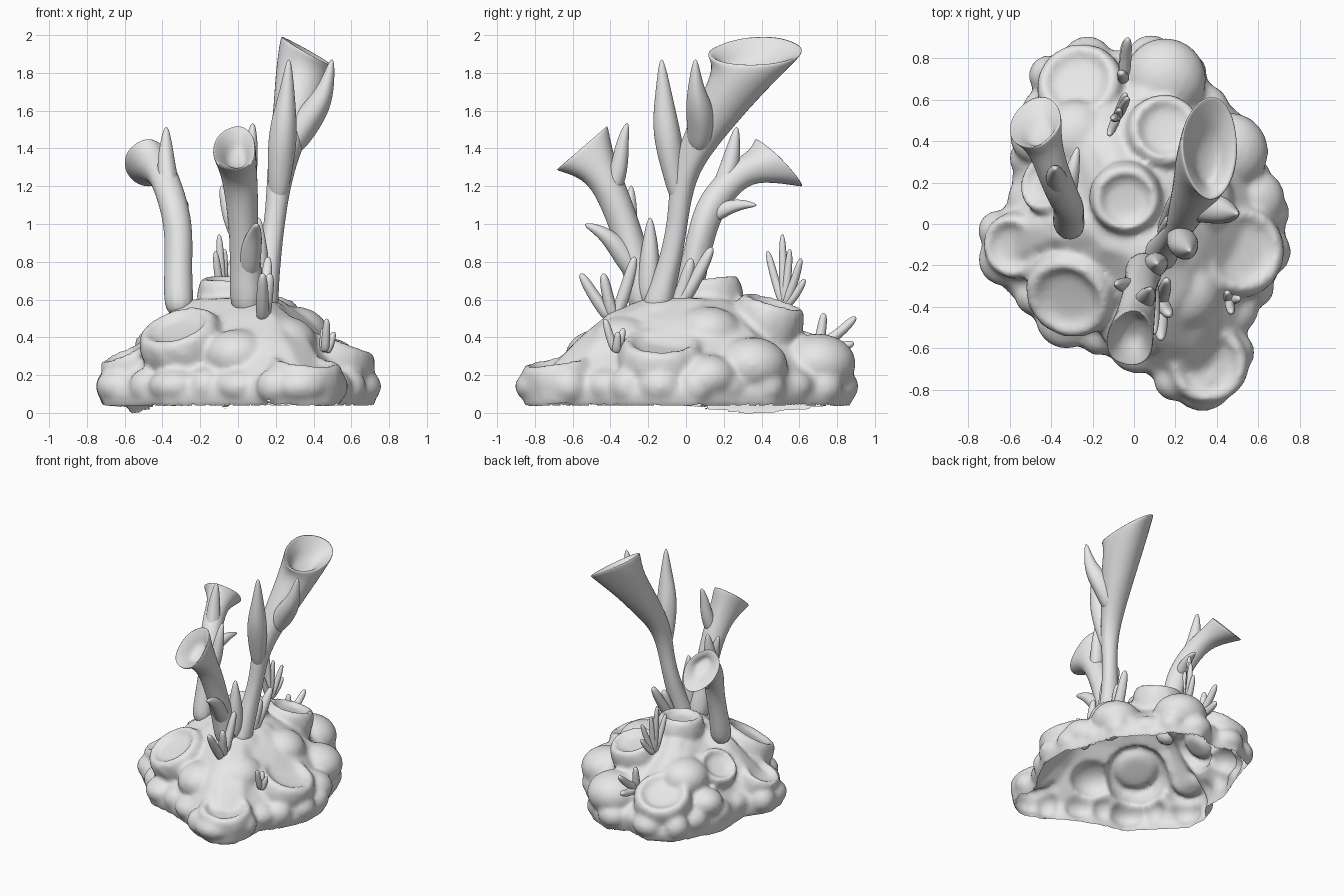
import bpy, bmesh, math, random
from mathutils import Vector, Matrix

random.seed(4)
if "Cube" in bpy.data.objects:
    bpy.data.objects.remove(bpy.data.objects["Cube"])

stone = bpy.data.materials.new("pale_grey")
stone.use_nodes = True
GREY = (0.8, 0.8, 0.8, 1)
stone.diffuse_color = GREY
stone.node_tree.nodes["Principled BSDF"].inputs["Base Color"].default_value = GREY


def finish(bm, name):
    bmesh.ops.recalc_face_normals(bm, faces=bm.faces[:])
    for f in bm.faces:
        f.smooth = True
    mesh = bpy.data.meshes.new(name)
    bm.to_mesh(mesh)
    bm.free()
    mesh.materials.append(stone)
    ob = bpy.data.objects.new(name, mesh)
    bpy.context.collection.objects.link(ob)
    return ob


def loft(bm, rings):
    """Skin a list of point rings and cap both ends."""
    loops = [[bm.verts.new(p) for p in ring] for ring in rings]
    for lo, hi in zip(loops, loops[1:]):
        n = len(lo)
        for i in range(n):
            bm.faces.new((lo[i], lo[(i + 1) % n], hi[(i + 1) % n], hi[i]))
    bm.faces.new(loops[0][::-1])
    bm.faces.new(loops[-1])


def circle(c, a, b, jitter=0.0, sides=10):
    pts = []
    for i in range(sides):
        t = math.tau * i / sides
        k = 1 + random.uniform(-jitter, jitter)
        pts.append(c + (a * math.cos(t) + b * math.sin(t)) * k)
    return pts


# ---- Reef mound: core, edge lobes, lumps and cratered pads, open underneath ----
OUTLINE = [(-.26, .9), (-.07, .84), (.1, .91), (.29, .82), (.41, .65), (.59, .48),
           (.66, .24), (.75, .05), (.75, -.17), (.66, -.36), (.56, -.5),
           (.54, -.7), (.39, -.89), (.22, -.85), (.03, -.72), (-.19, -.63),
           (-.4, -.58), (-.55, -.41), (-.74, -.22), (-.75, -.05), (-.61, .12),
           (-.59, .36), (-.5, .63), (-.46, .8)]
MIDDLE = Vector((-.02, .08, 0))
edge = [Vector((x, y, 0)) for x, y in OUTLINE]

# (fraction of the outline, height) from the crown down and under the rim
CORE = [(.05, .66), (.3, .61), (.5, .53), (.7, .41), (.85, .28), (.95, .19),
        (.98, .1), (.96, .035), (.9, .035), (.05, .06)]
# cratered pads: centre, radius, facing
PADS = [((-.27, .69, .36), .19, (-.2, .4, .9)), ((.15, .46, .575), .165, (.12, .28, 1)),
        ((-.04, .12, .7), .155, (0, -.1, 1)), ((-.59, -.11, .31), .145, (-.4, -.1, .9)),
        ((-.32, -.36, .45), .2, (-.28, -.42, .85)), ((.36, -.68, .26), .18, (.1, -.15, 1)),
        ((.53, -.13, .365), .2, (.33, 0, .9)), ((-.43, .2, .44), .14, (-.55, .2, .75))]


def core_point(p, t, z):
    q = MIDDLE + (p - MIDDLE) * t
    if z < .09:      # the rim hangs lowest at the rear right
        z -= .055 * max(0, 1 - (p - Vector((-.56, .4, 0))).length / .45)
    elif z > .15:    # sink the slope below each pad
        z -= max(.09 * max(0, 1 - math.dist(q.xy, c[:2]) / (r * 1.6)) for c, r, _ in PADS)
    return Vector((q.x, q.y, z))


bm = bmesh.new()
loft(bm, [[core_point(p, t, z) for p in edge] for t, z in CORE])


def lump(c, r, squash):
    mat = Matrix.Translation(c) @ Matrix.Diagonal((r, r, r * squash, 1))
    bmesh.ops.create_icosphere(bm, subdivisions=3, radius=1, matrix=mat)


for i, p in enumerate(edge):
    out = (p - MIDDLE).normalized()
    r = random.uniform(.12, .16) if i % 2 == 0 else .1
    lump(p - out * r * .97 + Vector((0, 0, .14)), r, .1 / r)

for x, y, z, r in [(.15, .7, .26, .2), (.46, .35, .25, .19), (.24, -.33, .37, .18),
                   (-.28, .42, .39, .18), (0, -.46, .3, .18), (.58, .12, .19, .15),
                   (.3, .12, .42, .18), (-.47, .42, .24, .13), (.08, -.12, .47, .2)]:
    lump(Vector((x, y, z)), r, .8)

# dished pad profile: (radius factor, offset along the pad axis)
PAD = [(.05, -.025), (.5, -.022), (.7, -.012), (.82, .015), (.94, .018), (1.07, -.01),
       (1.14, -.07), (1.12, -.2), (.05, -.2)]
for centre, radius, facing in PADS:
    axis = Vector(facing).normalized()
    a = axis.orthogonal().normalized() * radius
    b = axis.cross(a)
    loft(bm, [circle(Vector(centre) + axis * h, a * k, b * k, .02, 24) for k, h in PAD])

# merge everything into one skin, then open the underside
block = finish(bm, "mound_block")
remesh = block.modifiers.new("merge", 'REMESH')
remesh.mode = 'VOXEL'
remesh.voxel_size = .018
soften = block.modifiers.new("soften", 'SMOOTH')
soften.factor = .5
soften.iterations = 6
skin = block.evaluated_get(bpy.context.evaluated_depsgraph_get())
bm = bmesh.new()
bm.from_mesh(skin.to_mesh())
skin.to_mesh_clear()
bpy.data.objects.remove(block)
bm.normal_update()
under = [f for f in bm.faces if f.normal.z < -.7 and f.calc_center_median().z < .12]
bmesh.ops.delete(bm, geom=under, context='FACES')
finish(bm, "reef_mound")


# ---- Stalks, spikes and twigs: swept tubes, optionally ending in a trumpet ----
def tube(name, nodes, mouth=None, jitter=.09):
    """nodes: (x, y, z, radius); mouth: (centre, facing, half axis, aspect)."""
    path = [Vector(n[:3]) for n in nodes]
    ref = Vector(mouth[2]).normalized() if mouth else Vector((1, 0, 0))
    ends = path + ([Vector(mouth[0])] if mouth else [])
    rings = []
    for i, p in enumerate(path):
        t = (ends[min(i + 1, len(ends) - 1)] - ends[max(i - 1, 0)]).normalized()
        a = (ref - t * ref.dot(t)).normalized()
        r = nodes[i][3] * 1.06
        rings.append(circle(p, a * r, t.cross(a) * r, jitter))
    if mouth:
        c, n, u = Vector(mouth[0]), Vector(mouth[1]).normalized(), Vector(mouth[2])
        v = n.cross(u) * mouth[3]
        rim = circle(c, u * 1.1, v * 1.1, .1)
        back = path[-1]
        rings.append(rim)
        rings.append([c + (p - c) * .86 - n * .015 for p in rim])
        for depth, k in ((.35, .58), (.7, .36)):
            rings.append([c.lerp(back, depth) + (p - c) * k for p in rim])
    bm = bmesh.new()
    loft(bm, rings)
    ob = finish(bm, name)
    sub = ob.modifiers.new("round", 'SUBSURF')
    sub.levels = sub.render_levels = 2


tube("tall_stalk", [(.12, -.16, .5, .1), (.14, -.13, .64, .075), (.17, -.07, .85, .06),
                    (.2, -.04, 1.05, .055), (.22, -.02, 1.25, .068), (.25, .06, 1.42, .09),
                    (.3, .17, 1.6, .12), (.34, .27, 1.76, .145)],
     ((.37, .37, 1.925), (.5, -.04, .87), (0, .25, .012), .64))
tube("rear_stalk", [(-.31, -.02, .5, .09), (-.32, .03, .72, .07), (-.31, .08, .95, .072),
                    (-.34, .13, 1.1, .078), (-.39, .25, 1.25, .078), (-.43, .38, 1.31, .085)],
     ((-.475, .5, 1.33), (-.2, .7, .68), (.12, 0, .035), 1.5))
tube("front_stalk", [(.05, -.2, .5, .1), (.04, -.25, .75, .08), (.03, -.31, .95, .078),
                     (.02, -.38, 1.15, .085), (0, -.46, 1.3, .095)],
     ((-.02, -.56, 1.41), (-.1, -.65, .75), (.115, 0, 0), 1.65))

# pointed side shoots
tube("tall_stalk_spike", [(.21, -.03, 1.1, .045), (.22, -.06, 1.25, .06), (.235, -.09, 1.42, .076),
                          (.245, -.11, 1.55, .066), (.26, -.12, 1.7, .042), (.27, -.13, 1.88, .012)])
tube("tall_stalk_side_spike", [(.26, .07, 1.38, .06), (.33, .09, 1.5, .08), (.42, .07, 1.62, .07),
                               (.47, .05, 1.72, .042), (.5, .05, 1.88, .012)])
tube("rear_stalk_spike", [(-.35, .15, 1.08, .06), (-.38, .23, 1.3, .05),
                          (-.38, .25, 1.4, .037), (-.38, .27, 1.52, .012)])
tube("rear_stalk_low_spike", [(-.33, .1, 1.02, .05), (-.3, .25, 1.11, .038), (-.27, .38, 1.1, .01)])
tube("front_stalk_spike", [(.03, -.4, 1.14, .055), (.06, -.35, 1.3, .046),
                           (.07, -.34, 1.42, .036), (.08, -.31, 1.54, .012)])
tube("front_stalk_right_spike", [(.01, -.31, .9, .05), (-.06, -.29, 1.08, .038), (-.09, -.29, 1.21, .012)])
tube("front_stalk_low_spike", [(.05, -.24, .7, .06), (.07, -.35, .87, .06),
                               (.09, -.44, .96, .036), (.1, -.54, 1, .012)])
tube("front_stalk_base_spike", [(.1, -.2, .55, .065), (.11, -.19, .8, .055),
                                (.11, -.19, .92, .038), (.11, -.19, 1.04, .012)])


# small branching sprigs
def sprig(name, base, tips, r):
    base = Vector(base)
    for i, tip in enumerate(tips):
        tip = Vector(tip)
        bend = base.lerp(tip, .5) + Vector((0, 0, -.02))
        near = bend.lerp(tip, .7)
        tube(f"{name}_{i + 1}", [(*base, r * 1.2), (*bend, r), (*near, r * .9), (*tip, r * .4)])


sprig("front_sprig", (.13, -.38, .48), [(.16, -.27, .83), (.13, -.56, .74), (.17, -.44, .74)], .032)
sprig("middle_sprig", (.14, -.06, .53), [(.2, .14, .88), (.18, .03, .82)], .036)
sprig("top_sprig", (-.08, .52, .56), [(-.1, .51, .95), (-.12, .43, .86), (-.03, .61, .82),
                                     (-.04, .63, .71), (-.07, .55, .87)], .022)
sprig("back_sprig", (-.05, .7, .35), [(-.03, .9, .51), (-.06, .73, .53), (-.04, .89, .37)], .027)
sprig("left_sprig", (.46, -.37, .32), [(.47, -.43, .5), (.45, -.33, .45), (.51, -.36, .43)], .022)
